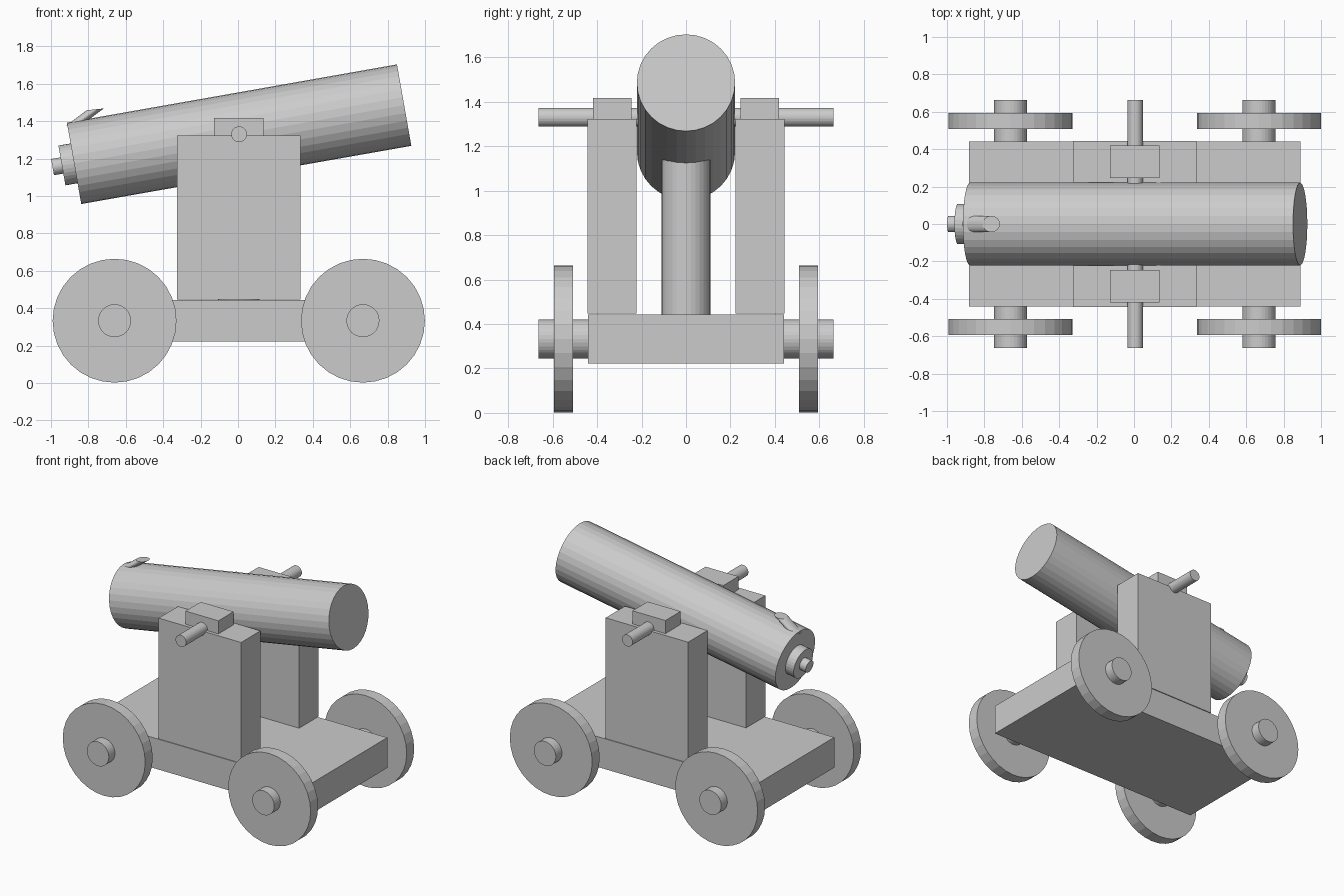
import bpy
from math import radians, sin, cos, pi
from mathutils import Vector, Matrix

if "Cube" in bpy.data.objects:
    bpy.data.objects.remove(bpy.data.objects["Cube"])

OX = 0.004                       # carriage centre in x
PIVOT = Vector((0.006, 0, 1.33))  # trunnion centre
TILT = radians(10)
AXIS = Vector((cos(TILT), 0, sin(TILT)))


def box(name, x, y, z):
    """Box from (min, max) ranges."""
    bpy.ops.mesh.primitive_cube_add(size=1)
    o = bpy.context.object
    o.name = name
    lo, hi = Vector((x[0], y[0], z[0])), Vector((x[1], y[1], z[1]))
    o.data.transform(Matrix.Translation((lo + hi) / 2) @ Matrix.Diagonal((*(hi - lo), 1)))
    return o


def rod(name, a, b, r):
    """32-sided cylinder from point a to point b."""
    a, b = Vector(a), Vector(b)
    d = b - a
    bpy.ops.mesh.primitive_cylinder_add(vertices=32, radius=r, depth=d.length)
    o = bpy.context.object
    o.name = name
    rot = d.to_track_quat('Z', 'Y').to_matrix().to_4x4()
    o.data.transform(Matrix.Translation((a + b) / 2) @ rot)
    return o


# carriage bed and central support post
box("carriage_bed", (OX - 0.885, OX + 0.885), (-0.442, 0.442), (0.223, 0.443))
rod("support_post", (OX, 0, 0.44), (OX, 0, 1.25), 0.11)

# side cheeks with caps
for side, s in (("right", -1), ("left", 1)):
    box("cheek_" + side, (OX - 0.331, OX + 0.331),
        sorted((s * 0.222, s * 0.443)), (0.447, 1.323))
    box("cheek_cap_" + side, (OX - 0.132, OX + 0.132),
        sorted((s * 0.245, s * 0.419)), (1.24, 1.418))

# axles and wheels
for end, e in (("rear", -1), ("front", 1)):
    x = OX + e * 0.664
    rod("axle_" + end, (x, -0.664, 0.333), (x, 0.664, 0.333), 0.088)
    for side, s in (("right", -1), ("left", 1)):
        rod(f"wheel_{end}_{side}", (x, s * 0.508, 0.333), (x, s * 0.594, 0.333), 0.331)

# barrel, breech ring, knob and trunnion
rod("barrel", PIVOT - AXIS * 0.896, PIVOT + AXIS * 0.896, 0.221)
rod("breech_ring", PIVOT - AXIS * 0.962, PIVOT - AXIS * 0.85, 0.108)
rod("breech_knob", PIVOT - AXIS * 1.013, PIVOT - AXIS * 0.95, 0.044)
rod("trunnion", PIVOT + Vector((0, -0.664, 0)), PIVOT + Vector((0, 0.664, 0)), 0.042)

# slanted vent tube: a sheared cylinder leaning forward
bpy.ops.mesh.primitive_cylinder_add(vertices=32, radius=1, depth=1)
vent = bpy.context.object
vent.name = "vent_tube"
low, top = Vector((-0.872, 0, 1.382)), Vector((-0.763, 0, 1.463))
shear = Matrix.Identity(4)
shear.col[0] = (0.046, 0, 0.005, 0)
shear.col[1] = (0, 0.043, 0, 0)
shear.col[2] = (*(top - low), 0)
shear.col[3] = (*((top + low) / 2), 1)
vent.data.transform(shear)
